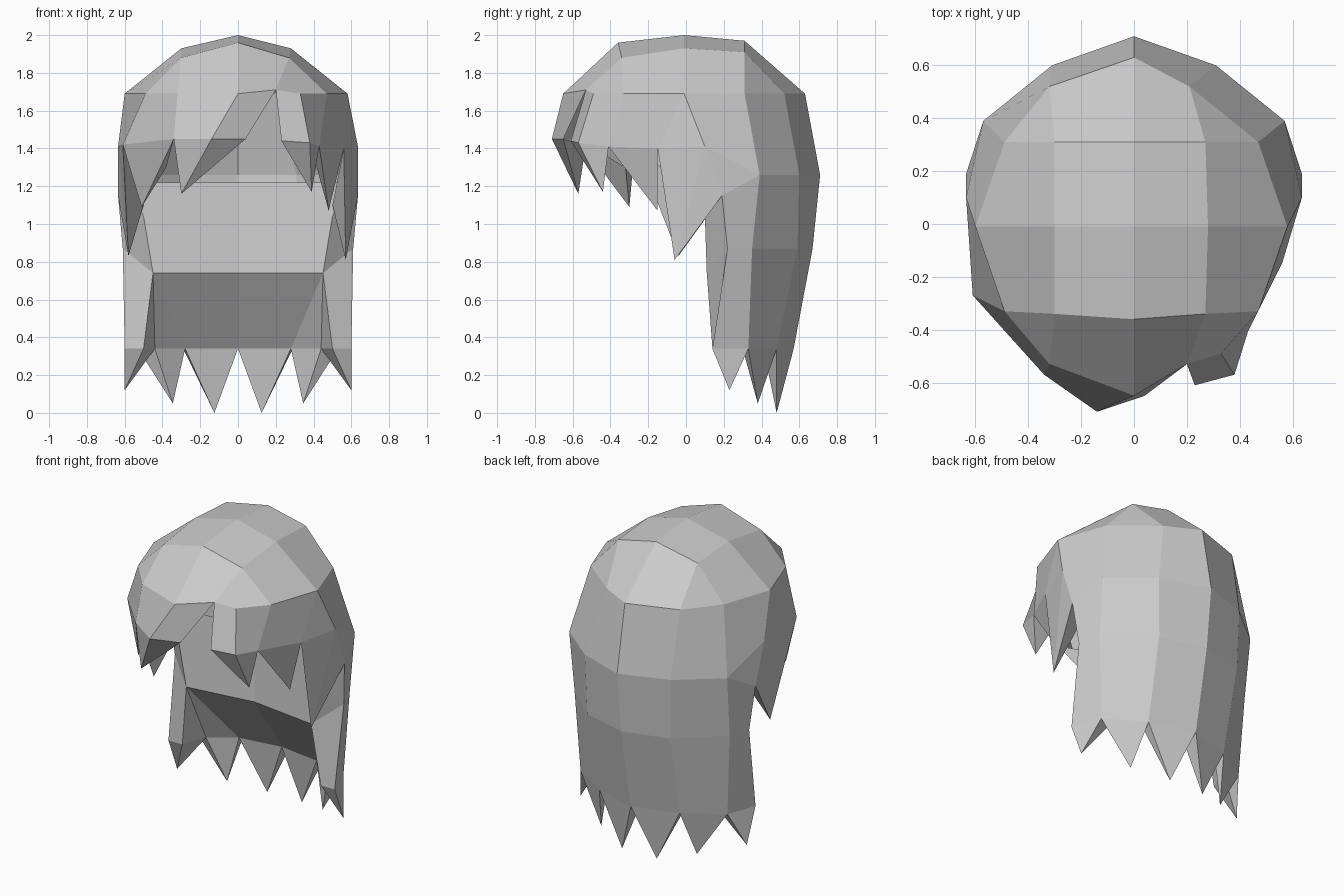
import bpy, bmesh

if "Cube" in bpy.data.objects:
    bpy.data.objects.remove(bpy.data.objects["Cube"])


def build(name, polys):
    """Weld a list of coordinate polygons into one flat-shaded object."""
    bm = bmesh.new()
    for p in polys:
        bm.faces.new([bm.verts.new(c) for c in p])
    bmesh.ops.remove_doubles(bm, verts=bm.verts, dist=0.002)
    bmesh.ops.recalc_face_normals(bm, faces=bm.faces)
    me = bpy.data.meshes.new(name)
    bm.to_mesh(me)
    bm.free()
    ob = bpy.data.objects.new(name, me)
    bpy.context.collection.objects.link(ob)
    return ob


def strip(a, b):
    """Quads joining two rows of points."""
    return [[a[i], a[i + 1], b[i + 1], b[i]] for i in range(len(a) - 1)]


def spike(base, tip):
    """Open pyramid from a closed base loop to a tip."""
    return [[base[i], base[(i + 1) % len(base)], tip] for i in range(len(base))]


def mirrored(polys):
    return polys + [[(-x, y, z) for x, y, z in reversed(p)] for p in polys]


def at(z, pts):
    return [(x, y, z) for x, y in pts]


# Crown: 3 x 3 grid on top, falling to a ring at z = 1.69
top = [[(-.3, .31, 1.91), (0, .31, 1.97), (.27, .31, 1.91)],
       [(-.3, -.01, 1.93), (0, -.01, 2.0), (.28, -.01, 1.93)],
       [(-.3, -.34, 1.88), (0, -.36, 1.96), (.27, -.34, 1.88)]]
back_l = at(1.69, [(0, .63), (-.32, .52), (-.49, .31), (-.6, -.01)])
back_r = at(1.69, [(0, .63), (.21, .52), (.47, .31), (.58, -.01)])
front_l = at(1.69, [(0, -.65), (-.32, -.53), (-.49, -.33), (-.6, -.01)])
front_r = [(0, -.65, 1.69), (.2, -.53, 1.71), (.33, -.49, 1.69),
           (.47, -.33, 1.69), (.58, -.01, 1.69)]
crown = strip(top[0], top[1]) + strip(top[1], top[2])
for mid, corner, side, ring in ((top[0][1], top[0][0], top[1][0], back_l),
                                (top[0][1], top[0][2], top[1][2], back_r),
                                (top[2][1], top[2][0], top[1][0], front_l),
                                (top[2][1], top[2][2], top[1][2], front_r)):
    crown += [[mid, corner, ring[1], ring[0]],
              [corner] + ring[1:-1],
              [corner, side, ring[-1], ring[-2]]]
build("crown", crown)

# Back curtain: outer rows from centre to front edge, one half
r1 = at(1.26, [(0, .71), (.31, .6), (.57, .39)])
r2 = at(.87, [(0, .67), (.3, .59), (.56, .35), (.61, .22)])
r3 = at(.34, [(0, .57), (.29, .48), (.53, .33), (.6, .14)])
ear, lobe = (.635, .1, 1.41), (.635, .19, 1.15)
half = strip(r1 + [lobe], r2) + strip(r2, r3) + [[r1[2], ear, lobe]]
# Inner lining, front edge and sloping underside
inner = at(.34, [(0, .45), (.28, .41), (.44, .3), (.5, .14)])
wall_mid, wall_edge = (0, .17, .74), (.45, .11, .74)
wall_up = (.5, .1, 1.04)
wall_top = [(0, .17, 1.22), (.58, .15, 1.22)]
half += [[wall_top[0], wall_top[1], wall_up, wall_edge, wall_mid],
         [lobe, r2[3], wall_up, wall_top[1]],
         [r2[3], r3[3], inner[3], wall_edge],
         [r2[3], wall_edge, wall_up],
         [wall_mid, wall_edge, inner[1], inner[0]],
         [wall_edge, inner[2], inner[1]],
         [wall_edge, inner[3], inner[2]]]
# Pointed locks along the hem
for i, tip in enumerate([(.125, .48, 0), (.345, .38, .05), (.6, .23, .12)]):
    half += spike([r3[i], r3[i + 1], inner[i + 1], inner[i]], tip)
curtain = mirrored(half)
for ring, s in ((back_l, -1), (back_r, 1)):
    low = [(s * x, y, z) for x, y, z in r1 + [ear]]
    curtain += strip(ring, low)
build("back_curtain", curtain)

# Left fringe: swept lock over the forehead, then temple and side lock
a, b, c, d = (.04, -.65, 1.45), (-.14, -.71, 1.45), (-.34, -.57, 1.45), (-.61, -.27, 1.42)
ear_l, lobe_l = (-ear[0], ear[1], ear[2]), (-lobe[0], lobe[1], lobe[2])
left = strip([front_r[1]] + front_l, [a, b, c, d, ear_l])
left += spike([a, b, c, (-.14, -.53, 1.42)], (-.3, -.57, 1.16))
left += spike([c, d, (-.38, -.32, 1.3)], (-.51, -.3, 1.09))
left += spike([d, ear_l, lobe_l, (-.5, .1, 1.1)], (-.58, -.04, .83))
build("fringe_left", left)

# Right fringe: parted lock, temple lock and side lock
e, f, g, h = (.23, -.61, 1.44), (.38, -.57, 1.43), (.43, -.41, 1.41), (.56, -.15, 1.4)
right = strip(front_r[1:4], [e, f, g])
right += [[front_r[3], front_r[4], h, g], [front_r[4], ear, h]]
right += spike([e, f, g, (.25, -.42, 1.42)], (.39, -.44, 1.17))
right += spike([g, h, (.4, -.15, 1.36)], (.48, -.15, 1.07))
right += spike([h, ear, lobe, (.5, .1, 1.1)], (.57, -.06, .81))
build("fringe_right", right)
